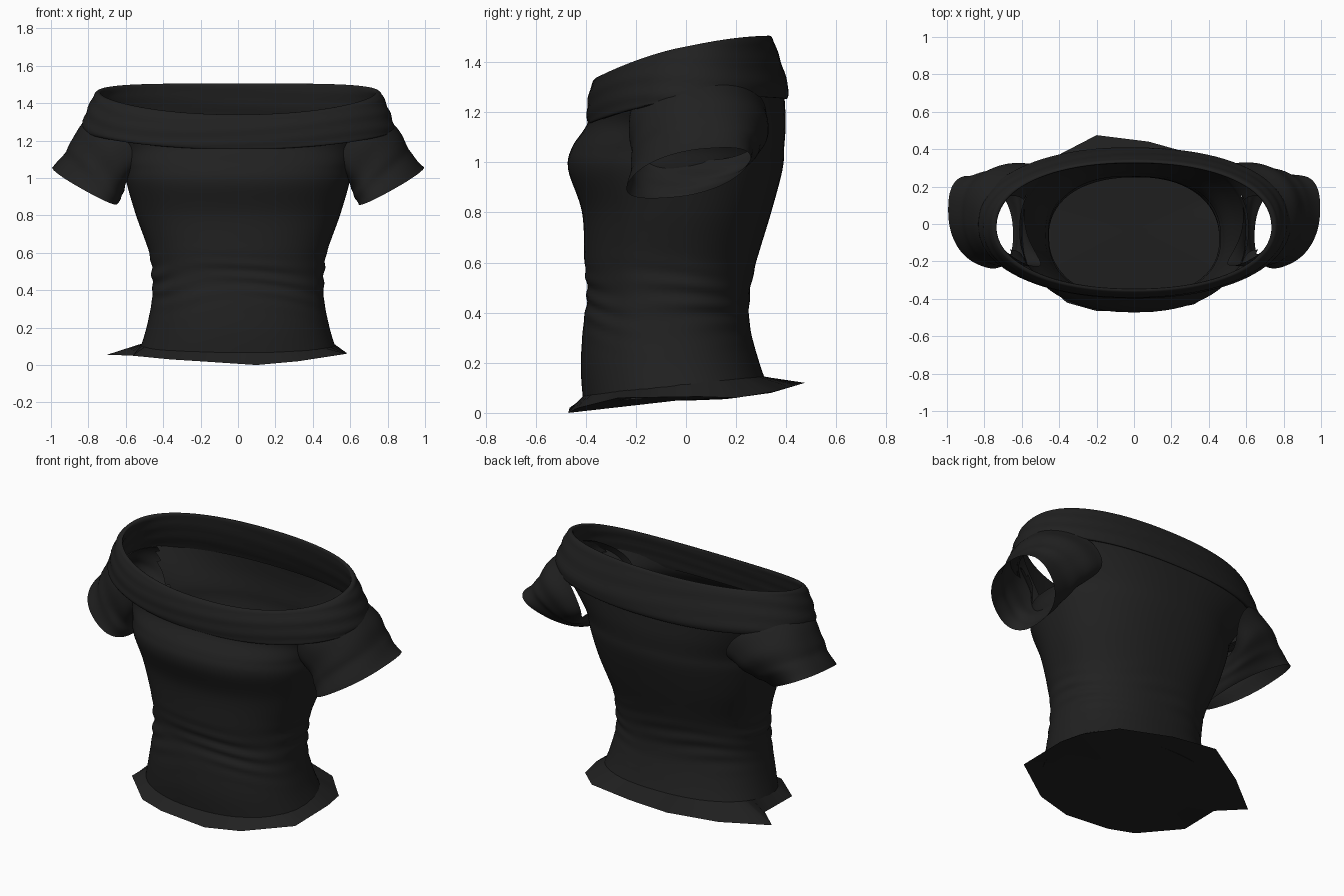
import bpy, bmesh
from math import sin, cos, pi, exp, atan2
from mathutils import Vector

cube = bpy.data.objects.get("Cube")
if cube:
    bpy.data.objects.remove(cube)

fabric = bpy.data.materials.new("black_fabric")
fabric.use_nodes = True
COLOUR = (0.015, 0.015, 0.015, 1)
fabric.diffuse_color = COLOUR
fabric.node_tree.nodes["Principled BSDF"].inputs["Base Color"].default_value = COLOUR

SEG = 96
ANGLES = [2 * pi * i / SEG for i in range(SEG)]


def finish(bm, name, angle=0.9):
    bmesh.ops.recalc_face_normals(bm, faces=bm.faces)
    mesh = bpy.data.meshes.new(name)
    bm.to_mesh(mesh)
    bm.free()
    mesh.materials.append(fabric)
    obj = bpy.data.objects.new(name, mesh)
    bpy.context.collection.objects.link(obj)
    bpy.ops.object.select_all(action='DESELECT')
    obj.select_set(True)
    bpy.context.view_layer.objects.active = obj
    bpy.ops.object.shade_smooth_by_angle(angle=angle)


def loft(rings):
    """Skin a list of closed rings of points."""
    bm = bmesh.new()
    loops = [[bm.verts.new(p) for p in ring] for ring in rings]
    for a, b in zip(loops, loops[1:]):
        n = len(a)
        for i in range(n):
            j = (i + 1) % n
            bm.faces.new((a[i], a[j], b[j], b[i]))
    return bm


def resample(keys, steps):
    """Smooth in-between rows for a list of key rows (Catmull-Rom)."""
    rows = []
    for i in range(len(keys) - 1):
        p0, p1 = keys[max(i - 1, 0)], keys[i]
        p2, p3 = keys[i + 1], keys[min(i + 2, len(keys) - 1)]
        for s in range(steps):
            t = s / steps
            rows.append([b + 0.5 * t * (c - a + t * (2 * a - 5 * b + 4 * c - d
                         + t * (3 * (b - c) + d - a)))
                         for a, b, c, d in zip(p0, p1, p2, p3)])
    rows.append(keys[-1])
    return rows


def power(v, e):
    return abs(v) ** e * (1 if v >= 0 else -1)


def oval(a, half, front, back, e=0.88):
    """Point on a slightly squared oval."""
    return (half * power(cos(a), e),
            (front + back) / 2 + (back - front) / 2 * power(sin(a), e))


# Torso: height, half width, front y, back y
torso_keys = [
    (0.07, 0.53, -0.41, 0.33), (0.20, 0.49, -0.42, 0.29),
    (0.35, 0.46, -0.41, 0.255), (0.47, 0.46, -0.395, 0.255),
    (0.60, 0.475, -0.405, 0.28), (0.80, 0.545, -0.415, 0.34),
    (0.97, 0.595, -0.47, 0.385), (1.06, 0.61, -0.455, 0.392),
    (1.16, 0.66, -0.392, 0.398), (1.28, 0.77, -0.378, 0.392)]
rings = []
for z, half, front, back in resample(torso_keys, 9):
    ring = []
    for a in ANGLES:
        # Gathered folds around the waist
        waist = exp(-((z - 0.45) / 0.12) ** 2)
        ripple = sin(75 * z + 2 * sin(2 * a + 1) + 1.5 * sin(3 * a + 9 * z))
        fold = 1 + 0.016 * waist * ripple * (0.6 + 0.4 * sin(4 * a + 14 * z))
        x, y = oval(a, half * fold, front * fold, back * fold)
        ring.append((x, y, z + 0.1 * y * max(0, 1 - z / 0.3)))
    rings.append(ring)
bm = loft(rings)


def in_arm_hole(face):
    c = face.calc_center_median()
    return c.z > 1.07 and abs(c.x) > 0.575 + 0.6 * (c.z - 1.07)


bmesh.ops.delete(bm, geom=[f for f in bm.faces if in_arm_hole(f)], context='FACES')
finish(bm, "torso")

# Folded collar: rim blend, half width, front y, back y
collar_keys = [
    (0.03, 0.77, -0.375, 0.39), (0.0, 0.83, -0.392, 0.405),
    (0.2, 0.832, -0.396, 0.408), (0.6, 0.802, -0.39, 0.378),
    (0.92, 0.77, -0.37, 0.35), (1.0, 0.75, -0.355, 0.335),
    (0.93, 0.735, -0.345, 0.325), (0.45, 0.76, -0.36, 0.345),
    (0.0, 0.785, -0.375, 0.385)]
rings = []
for blend, half, front, back in resample(collar_keys, 5):
    ring = []
    for a in ANGLES:
        t = sin(a)
        low = 1.25 + 0.05 * t - 0.045 * t * t
        high = 1.46 + 0.083 * t - 0.038 * t * t
        ripple = sin(17 * blend + 3 * sin(2 * a) + a) * (0.05 < blend < 0.95)
        fold = 1 + 0.004 * ripple
        x, y = oval(a, half * fold, front * fold, back * fold, 0.92)
        ring.append((x, y, low + (high - low) * blend))
    rings.append(ring)
finish(loft(rings), "folded_collar")

# Sleeves: top x y z, bottom x y z, half depth, inward curve of the sides
sleeve_keys = [
    (0.77, 0.04, 1.35, 0.585, 0.06, 1.01, 0.275, 0.16),
    (0.85, 0.05, 1.27, 0.60, 0.05, 0.97, 0.275, 0.09),
    (0.90, 0.06, 1.18, 0.61, 0.02, 0.93, 0.255, 0.04),
    (0.935, 0.07, 1.12, 0.625, -0.02, 0.895, 0.24, 0.02),
    (0.995, 0.08, 1.055, 0.645, -0.06, 0.86, 0.23, 0.0)]
for side, name in ((1, "left_sleeve"), (-1, "right_sleeve")):
    rings = []
    for k, row in enumerate(resample(sleeve_keys, 5)):
        top, bottom = Vector(row[:3]), Vector(row[3:6])
        mid, arm = (top + bottom) / 2, (top - bottom) / 2
        ring = []
        for a in ANGLES:
            wave = 1 + 0.01 * sin(0.9 * k + 2 * a + side)
            p = mid + arm * power(cos(a), 0.85) * wave
            p.y += row[6] * power(sin(a), 0.85) * wave
            p.x -= row[7] * sin(a) ** 2
            # The cuff dips towards the front
            p.z += 0.0012 * k * sin(a)
            ring.append((p.x * side, p.y, p.z))
        rings.append(ring)
    finish(loft(rings), name)

# Flared uneven hem with a closed underside
hem_outline = [
    (0.58, 0.05, 0.065), (0.55, 0.2, 0.06), (0.4, 0.35, 0.085),
    (0.08, 0.44, 0.11), (-0.2, 0.475, 0.12), (-0.46, 0.34, 0.08),
    (-0.7, 0.16, 0.055), (-0.56, 0.03, 0.05), (-0.565, -0.23, 0.05),
    (-0.36, -0.42, 0.03), (-0.2, -0.465, 0.02), (0.1, -0.47, 0.0),
    (0.32, -0.43, 0.02), (0.58, -0.27, 0.06)]
outer, inner = [], []
for i, p in enumerate(hem_outline):
    q = hem_outline[(i + 1) % len(hem_outline)]
    for s in range(4):
        x, y, z = Vector(p).lerp(Vector(q), s / 4)
        outer.append((x, y, z))
        # Meet the torso in the same direction
        a = atan2((y + 0.05) / 0.37, x / 0.52)
        ix, iy = oval(a, 0.515, -0.405, 0.31)
        inner.append((ix, iy, 0.115 + 0.1 * iy))
bm = loft([inner, outer])
bm.verts.ensure_lookup_table()
rim = bm.verts[len(inner):]
centre = bm.verts.new((0, -0.03, 0.05))
for a, b in zip(rim, rim[1:] + rim[:1]):
    bm.faces.new((a, b, centre))
finish(bm, "flared_hem", 0.6)
